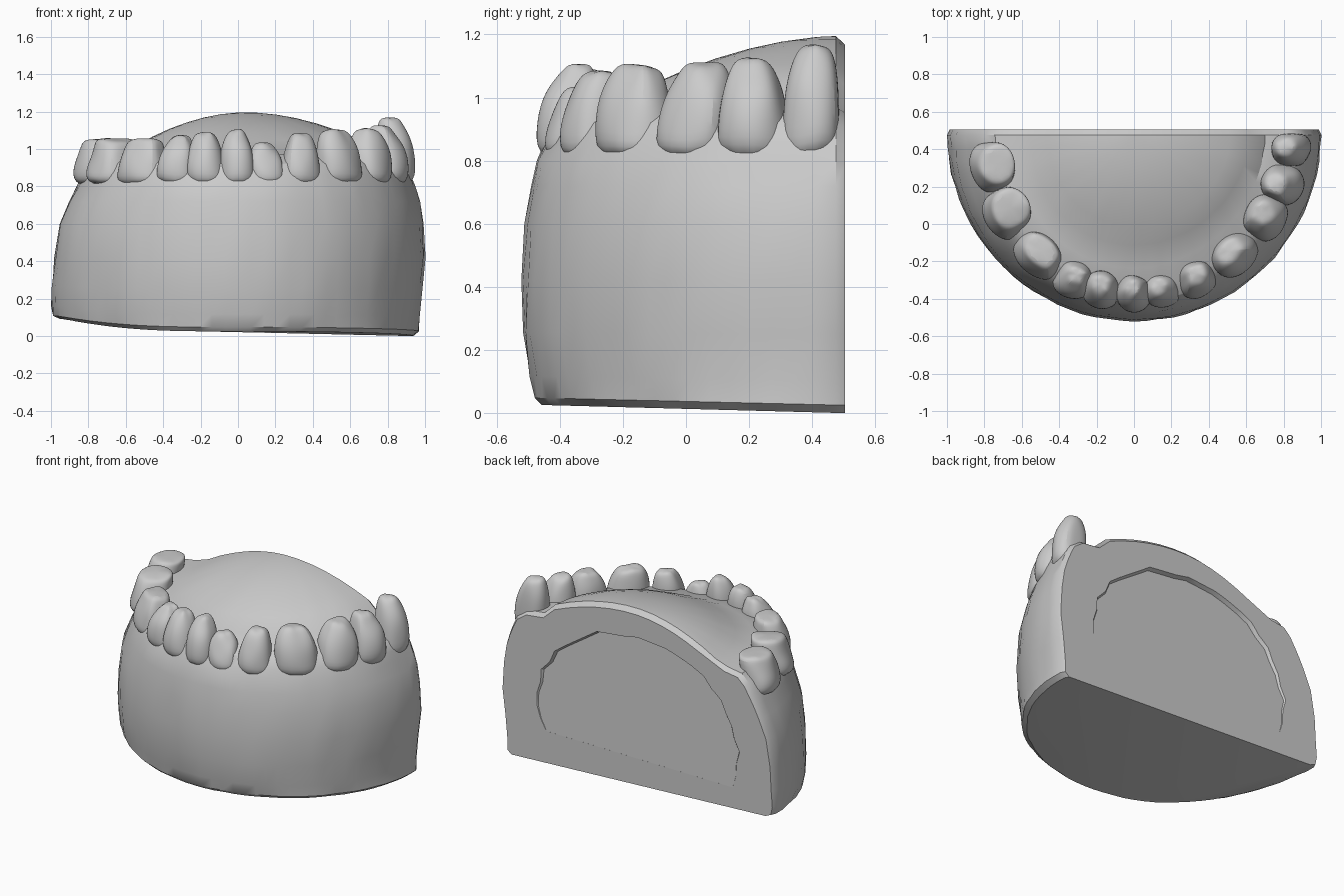
import bpy, bmesh, random
from math import sin, cos, pi, radians

if "Cube" in bpy.data.objects:
    bpy.data.objects.remove(bpy.data.objects["Cube"])

random.seed(4)
BACK = 0.505    # y of the flat back wall
N = 44          # steps round the half-disc outline


def shade(ob, angle):
    bpy.ops.object.select_all(action='DESELECT')
    ob.select_set(True)
    bpy.context.view_layer.objects.active = ob
    bpy.ops.object.shade_smooth_by_angle(angle=radians(angle))


def make_object(name, bm):
    bmesh.ops.remove_doubles(bm, verts=bm.verts, dist=0.0005)
    bmesh.ops.recalc_face_normals(bm, faces=bm.faces)
    me = bpy.data.meshes.new(name)
    bm.to_mesh(me)
    bm.free()
    ob = bpy.data.objects.new(name, me)
    bpy.context.collection.objects.link(ob)
    return ob


def bridge(bm, a, b, closed):
    n = len(a)
    for i in range(n if closed else n - 1):
        j = (i + 1) % n
        bm.faces.new((a[i], a[j], b[j], b[i]))


# Cast body: half-disc rings (height, left radius, right radius, front radius)
RINGS = [(0.00, 0.95, 0.94, 0.96), (0.025, 0.99, 0.97, 0.985),
         (0.10, 1.00, 0.97, 1.00), (0.25, 0.995, 0.985, 1.02),
         (0.42, 0.98, 1.00, 1.025), (0.60, 0.955, 0.995, 1.015),
         (0.72, 0.90, 0.97, 0.995), (0.80, 0.86, 0.945, 0.98),
         (0.86, 0.83, 0.925, 0.95), (0.92, 0.79, 0.90, 0.92),
         (0.97, 0.74, 0.83, 0.84), (0.985, 0.64, 0.70, 0.74)]
for k in range(1, 8):                       # domed tissue inside the arch
    s = 1 - k / 7
    RINGS.append((0.985 + 0.21 * (1 - s ** 1.9), 0.64 * s, 0.72 * s, 0.72 * s))

bm = bmesh.new()
rows = []
for z, xl, xr, yf in RINGS:
    pts = []
    for i in range(N + 1):
        a = pi * i / N
        rx = xl + (xr - xl) * i / N
        lift = max(0, 1 - z / 0.3)
        wob = 1 + random.uniform(-0.004, 0.004)
        x = -rx * cos(a) * wob
        zz = z + lift * (0.09 * max(0, cos(a)) ** 3 + 0.025 * sin(a))
        if z > 0.99:                        # dome is fuller on the right
            zz += 0.04 * x
        pts.append((x, BACK - 0.03 - max(0, yf - 0.03) * sin(a) * wob, zz))
    # rounded rim where the sides meet the back wall
    rim = [(x * 0.985, BACK, 0.5 + (zz - 0.5) * (0.96 if zz > 0.5 else 1.0))
           for x, _, zz in (pts[0], pts[-1])]
    rows.append([bm.verts.new(p) for p in [rim[0]] + pts + [rim[1]]])
for lo, hi in zip(rows, rows[1:]):
    bridge(bm, lo, hi, False)
bottom = bm.faces.new(rows[0])
back = bm.faces.new([r[0] for r in rows] + [r[-1] for r in reversed(rows[:-1])])
bmesh.ops.triangulate(bm, faces=[bottom, back])
bmesh.ops.dissolve_degenerate(bm, dist=0.0005, edges=bm.edges)
body = make_object("cast_body", bm)

# Shallow arched recess in the back wall, fading out towards the bottom
bm = bmesh.new()
inner, outer = [], []
for i in range(29):
    a = radians(-20) + radians(220) * i / 28
    r = 1 + random.uniform(-0.025, 0.025)
    x, z = 0.74 * r * cos(a), 0.42 + 0.59 * r * sin(a)
    inner.append(bm.verts.new((x * 0.98, BACK + 0.002 - 0.028 * (z - 0.15) / 0.8, z)))
    outer.append(bm.verts.new((x * 1.05, BACK + 0.05, z * 1.03)))
bridge(bm, inner, outer, True)
bm.faces.new(inner)
bm.faces.new(outer)
cutter = make_object("recess_cutter", bm)
cut = body.modifiers.new("back_recess", 'BOOLEAN')
cut.operation = 'DIFFERENCE'
cut.object = cutter
cut.solver = 'EXACT'
bpy.context.view_layer.objects.active = body
bpy.ops.object.modifier_apply(modifier=cut.name)
bpy.data.objects.remove(cutter)
shade(body, 32)


# Teeth: (angle round arch, width, depth, top height, tip breadth)
TEETH = [(13, 0.25, 0.23, 1.05, 0.85), (31, 0.25, 0.25, 1.05, 0.85),
         (50, 0.27, 0.21, 1.05, 0.75), (66, 0.19, 0.19, 1.07, 0.45),
         (78, 0.18, 0.19, 1.09, 0.40), (90, 0.17, 0.19, 1.10, 0.40),
         (101, 0.17, 0.17, 1.03, 0.45), (114, 0.19, 0.19, 1.08, 0.45),
         (131, 0.24, 0.21, 1.10, 0.50), (147, 0.22, 0.22, 1.11, 0.50),
         (161, 0.20, 0.22, 1.12, 0.50), (173, 0.17, 0.20, 1.16, 0.50)]


def tooth(name, deg, w, d, top, tip):
    a = radians(deg)
    rx = 0.75 + 0.08 * deg / 180
    cx, cy = -rx * cos(a), BACK - 0.86 * sin(a)
    rad, tan = (-cos(a), -sin(a)), (sin(a), -cos(a))
    lean = random.uniform(-0.025, 0.025)
    # level: fraction of height, width scale, depth scale, outward shift
    levels = [(0.0, 1.05, 0.95, 0.02), (0.3, 1.06, 1.0, 0.022),
              (0.65, 0.96, 0.9, 0.01),
              (0.92, 0.45 + 0.45 * tip, 0.4 + 0.45 * tip, -0.005),
              (1.02, 0.8 * tip, 0.8 * tip, -0.012)]
    bm = bmesh.new()
    loops = []
    for f, sw, sd, off in levels:
        loop = []
        for k in range(10):
            t = 2 * pi * k / 10
            # slightly squared outline
            q = 1.08 / (abs(cos(t)) ** 3 + abs(sin(t)) ** 3) ** (1 / 3)
            j = random.uniform(0.9, 1.1)
            u = w / 2 * sw * j * cos(t) * q + lean * f
            v = d / 2 * sd * j * sin(t) * q + off
            loop.append(bm.verts.new((cx + rad[0] * v + tan[0] * u,
                                      min(cy + rad[1] * v + tan[1] * u, BACK - 0.02),
                                      0.80 + (top - 0.80) * f + (j - 1) * 0.15)))
        loops.append(loop)
    for lo, hi in zip(loops, loops[1:]):
        bridge(bm, lo, hi, True)
    bm.faces.new(loops[0])
    bm.faces.new(loops[-1])
    ob = make_object(name, bm)
    shade(ob, 60)
    sub = ob.modifiers.new("smooth", 'SUBSURF')
    sub.levels = sub.render_levels = 2


for n, spec in enumerate(TEETH, 1):
    tooth(f"tooth_{n:02d}", *spec)
